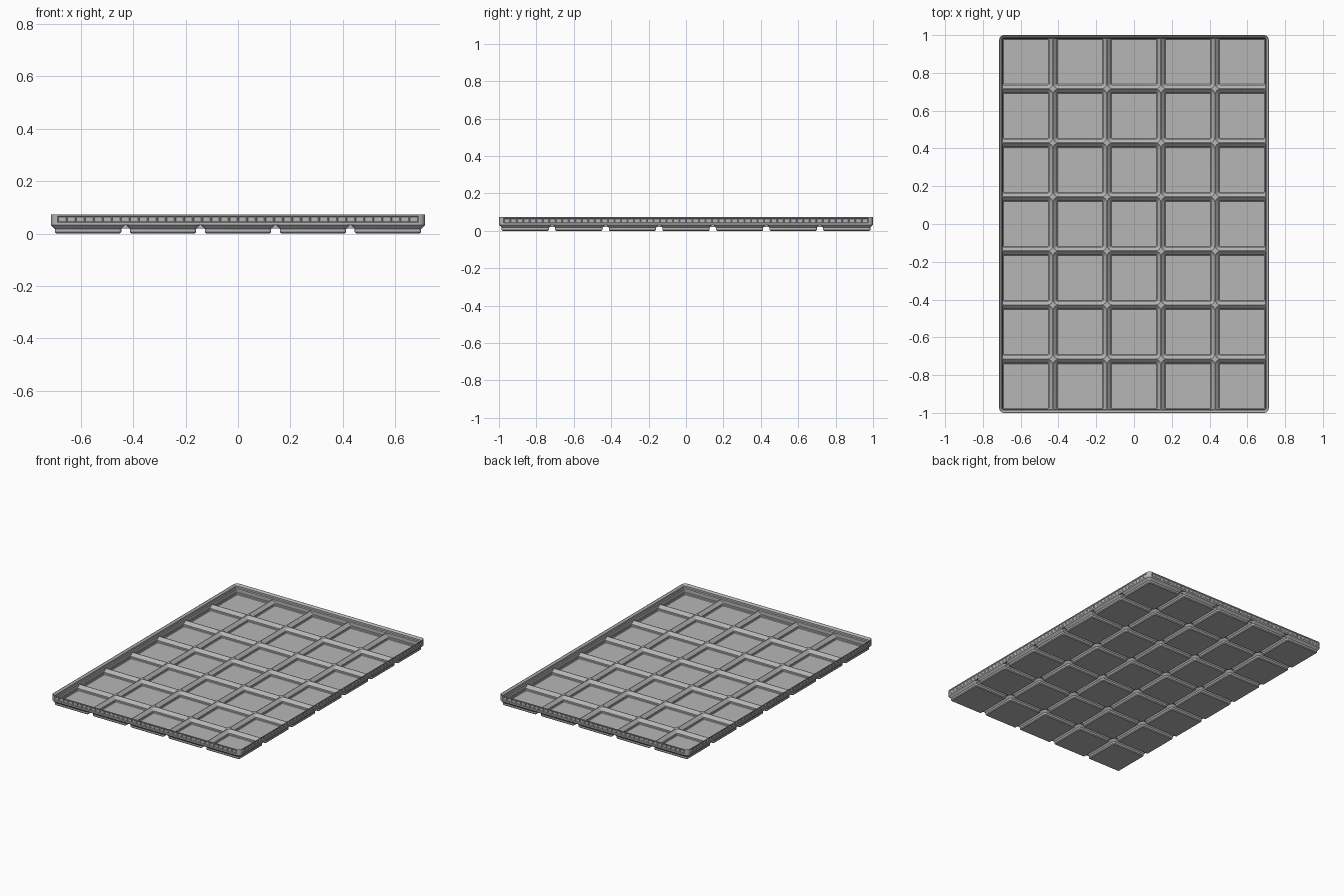
import bpy, bmesh, math

if "Cube" in bpy.data.objects:
    bpy.data.objects.remove(bpy.data.objects["Cube"])

S = 2 / 293.5            # model is laid out in millimetres, then scaled
NX, NY, CELL = 5, 7, 42.0
HX, HY = NX * CELL / 2 - 0.25, NY * CELL / 2 - 0.25   # outer half sizes
R = 3.75                 # outer corner radius
SEG = 6                  # segments per rounded corner

grey = bpy.data.materials.new("plain grey")
grey.diffuse_color = (0.47, 0.47, 0.47, 1)
grey.use_nodes = True
grey.node_tree.nodes["Principled BSDF"].inputs["Base Color"].default_value = grey.diffuse_color


def rounded(hx, hy, r, z, cx=0, cy=0, split=None):
    """Counter-clockwise rounded rectangle; split = (x, y) divisions of its straight sides."""
    pts = []
    for k, (sx, sy) in enumerate([(1, 1), (-1, 1), (-1, -1), (1, -1)]):
        for i in range(SEG + 1):
            a = math.pi / 2 * (k + i / SEG)
            pts.append((cx + sx * (hx - r) + r * math.cos(a),
                        cy + sy * (hy - r) + r * math.sin(a), z))
        if split:
            n = split[k % 2]
            length = 2 * ((hx, hy)[k % 2] - r)
            dx, dy = [(-1, 0), (0, -1), (1, 0), (0, 1)][k]
            x, y, _ = pts[-1]
            pts += [(x + dx * length * j / n, y + dy * length * j / n, z) for j in range(1, n)]
    return pts


def cell_border(loop, cx, cy):
    """Spread a rounded cell loop to the square cell edge, kept inside the outer outline."""
    out = []
    for i, (x, y, z) in enumerate(loop):
        sx, sy = [(1, 1), (-1, 1), (-1, -1), (1, -1)][i // (SEG + 1)]
        qx, qy = cx + sx * CELL / 2, cy + sy * CELL / 2
        if abs(qx) > HX and abs(qy) > HY:
            out.append((x, y, z))          # outer corner stays rounded
        else:
            out.append((max(-HX, min(HX, qx)), max(-HY, min(HY, qy)), z))
    return out


def loft(bm, loops, cap_first=False, cap_last=False):
    rings = [[bm.verts.new(p) for p in l] for l in loops]
    n = len(rings[0])
    rows = []
    for a, b in zip(rings, rings[1:]):
        rows.append([bm.faces.new((a[i], a[(i + 1) % n], b[(i + 1) % n], b[i])) for i in range(n)])
    if cap_first:
        bm.faces.new(rings[0][::-1])
    if cap_last:
        bm.faces.new(rings[-1])
    return rows


def finish(bm, name):
    bmesh.ops.remove_doubles(bm, verts=bm.verts, dist=0.001)
    bmesh.ops.scale(bm, vec=(S, S, S), verts=bm.verts)
    me = bpy.data.meshes.new(name)
    bm.to_mesh(me)
    bm.free()
    me.materials.append(grey)
    ob = bpy.data.objects.new(name, me)
    bpy.context.collection.objects.link(ob)
    bpy.ops.object.select_all(action='DESELECT')
    ob.select_set(True)
    bpy.context.view_layer.objects.active = ob
    bpy.ops.object.shade_smooth_by_angle(angle=math.radians(25))


# (half size, corner radius, height) profiles of one cell
FOOT = [(17.8, 0.8, 0), (18.6, 1.6, 0.8), (18.6, 1.6, 2.6), (20.75, R, 4.75)]
POCKET = [(20.75, R, 5.85), (17.9, 0.9, 3.0), (17.9, 0.9, 1.5), (17.4, 0.5, 1.0)]

feet, pockets = bmesh.new(), bmesh.new()
for ix in range(NX):
    for iy in range(NY):
        cx, cy = (ix - (NX - 1) / 2) * CELL, (iy - (NY - 1) / 2) * CELL
        # stepped foot, ending in the underside between feet
        loops = [rounded(h, h, r, z, cx, cy) for h, r, z in FOOT]
        loft(feet, loops + [cell_border(loops[-1], cx, cy)], cap_first=True)
        # hollow above each foot, starting from the flat ridge top
        loops = [rounded(h, h, r, z, cx, cy) for h, r, z in POCKET]
        loft(pockets, [cell_border(loops[0], cx, cy)] + loops, cap_last=True)
finish(feet, "base_feet")
finish(pockets, "tray_pockets")

# outer wall and stepped stacking lip: (inset, height)
RIM = [(0, 4.75), (0, 6.2), (0, 9.9), (0, 10.8), (0.3, 10.8), (1.9, 9.2),
       (1.9, 7.4), (2.6, 6.7), (2.6, 2.9)]
rim = bmesh.new()
rows = loft(rim, [rounded(HX - d, HY - d, R - d, z, split=(NX * 8, NY * 8)) for d, z in RIM])
# row of shallow recessed panels around the wall
rim.normal_update()
panels = [f for f in rows[1] if max(abs(f.normal.x), abs(f.normal.y)) > 0.999]
bmesh.ops.inset_individual(rim, faces=panels, thickness=0.5, depth=-0.4, use_even_offset=True)
finish(rim, "rim_wall")
